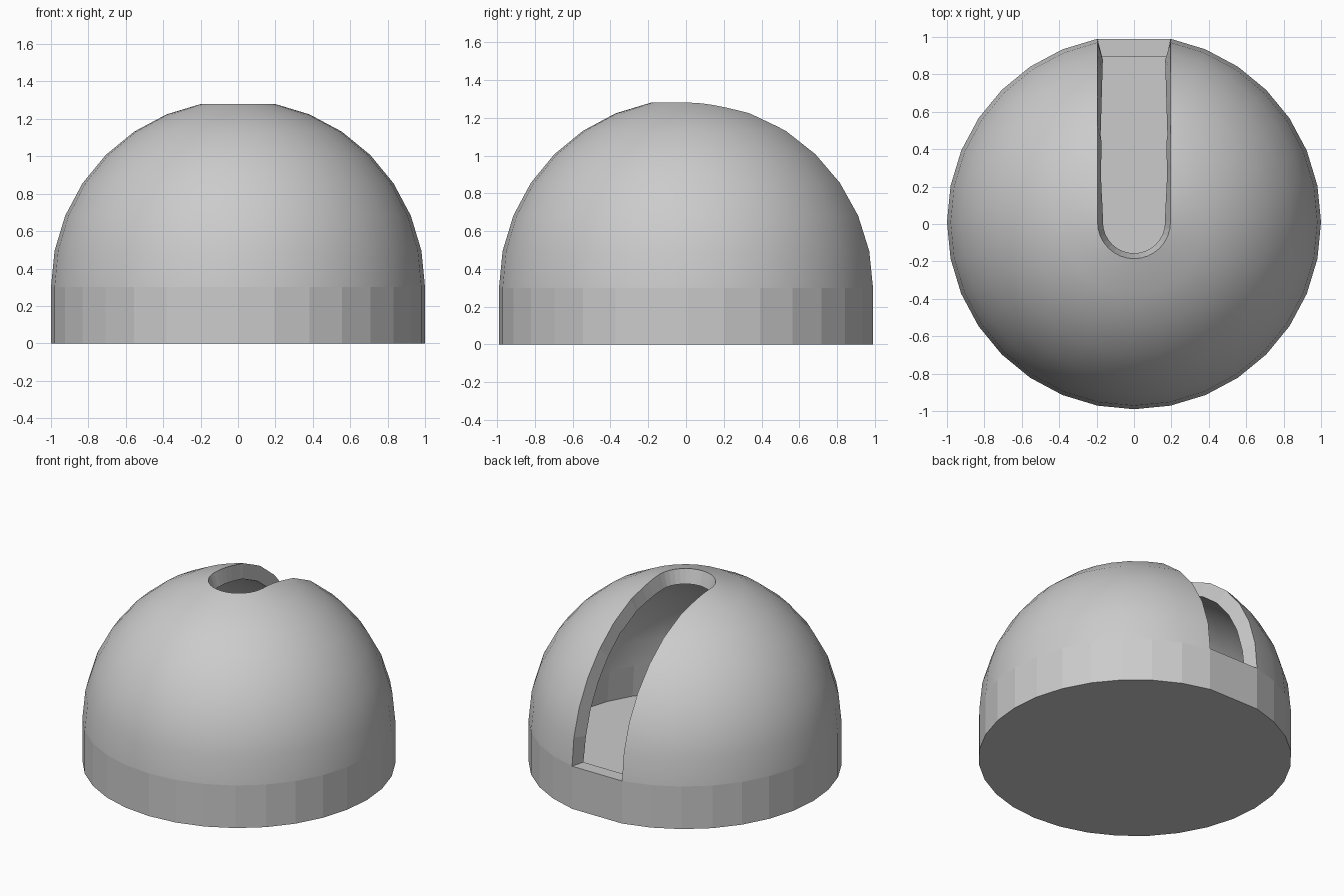
import bpy, bmesh
from math import sin, cos, pi
from mathutils import Vector

if "Cube" in bpy.data.objects:
    bpy.data.objects.remove(bpy.data.objects["Cube"])

SEGS, RINGS, BASE_Z, THICK = 32, 8, 0.3, 0.1
STEP = 2 * pi / SEGS
SLOT = sin(STEP)          # half width of the slot
EPS = 1e-4

bm = bmesh.new()


def ring(radius, z):
    return [bm.verts.new((radius * cos(i * STEP), radius * sin(i * STEP), z))
            for i in range(SEGS)]


def bridge(low, high):
    n = len(low)
    for i in range(n):
        j = (i + 1) % n
        bm.faces.new((low[i], low[j], high[j], high[i]))


# Hemisphere, left open inside its first ring around the pole
rings = [ring(cos(k * STEP), BASE_Z + sin(k * STEP)) for k in range(RINGS)]
for a, b in zip(rings, rings[1:]):
    bridge(a, b)

# Straight slot running from the top opening down the back
for side in (-1, 1):
    faces = [f for f in bm.faces if f.calc_center_median().y > EPS]
    geom = set(faces)
    for f in faces:
        geom.update(f.edges)
        geom.update(f.verts)
    bmesh.ops.bisect_plane(bm, geom=list(geom), dist=EPS,
                           plane_co=(side * SLOT, 0, 0), plane_no=(1, 0, 0))
cut = [f for f in bm.faces
       if f.calc_center_median().y > EPS and abs(f.calc_center_median().x) < SLOT - EPS]
bmesh.ops.delete(bm, geom=cut, context='FACES')

# Faceted base wall and floor, with one flat facet below the slot
low, high = ring(1, 0), ring(1, BASE_Z)
for loop in (low, high):
    bm.verts.remove(loop.pop(SEGS // 4))
bridge(low, high)
bm.faces.new(low[::-1])
bmesh.ops.remove_doubles(bm, verts=bm.verts[:], dist=EPS)
bmesh.ops.recalc_face_normals(bm, faces=bm.faces[:])

mesh = bpy.data.meshes.new("observatory_dome")
bm.to_mesh(mesh)
bm.free()
dome = bpy.data.objects.new("observatory_dome", mesh)
bpy.context.collection.objects.link(dome)
bpy.context.view_layer.objects.active = dome
dome.select_set(True)

# Shell thickness
shell = dome.modifiers.new("shell", 'SOLIDIFY')
shell.thickness = THICK
shell.offset = -1
bpy.ops.object.modifier_apply(modifier=shell.name)

# Smooth dome surfaces; wall, floor and slot rim stay flat
centre = Vector((0, 0, BASE_Z))
for p in dome.data.polygons:
    radial = (p.center - centre).normalized()
    p.use_smooth = p.center.z > BASE_Z + 0.02 and abs(p.normal.dot(radial)) > 0.9

# Centre the bounds on y
ys = [v.co.y for v in dome.data.vertices]
shift = -(min(ys) + max(ys)) / 2
for v in dome.data.vertices:
    v.co.y += shift
